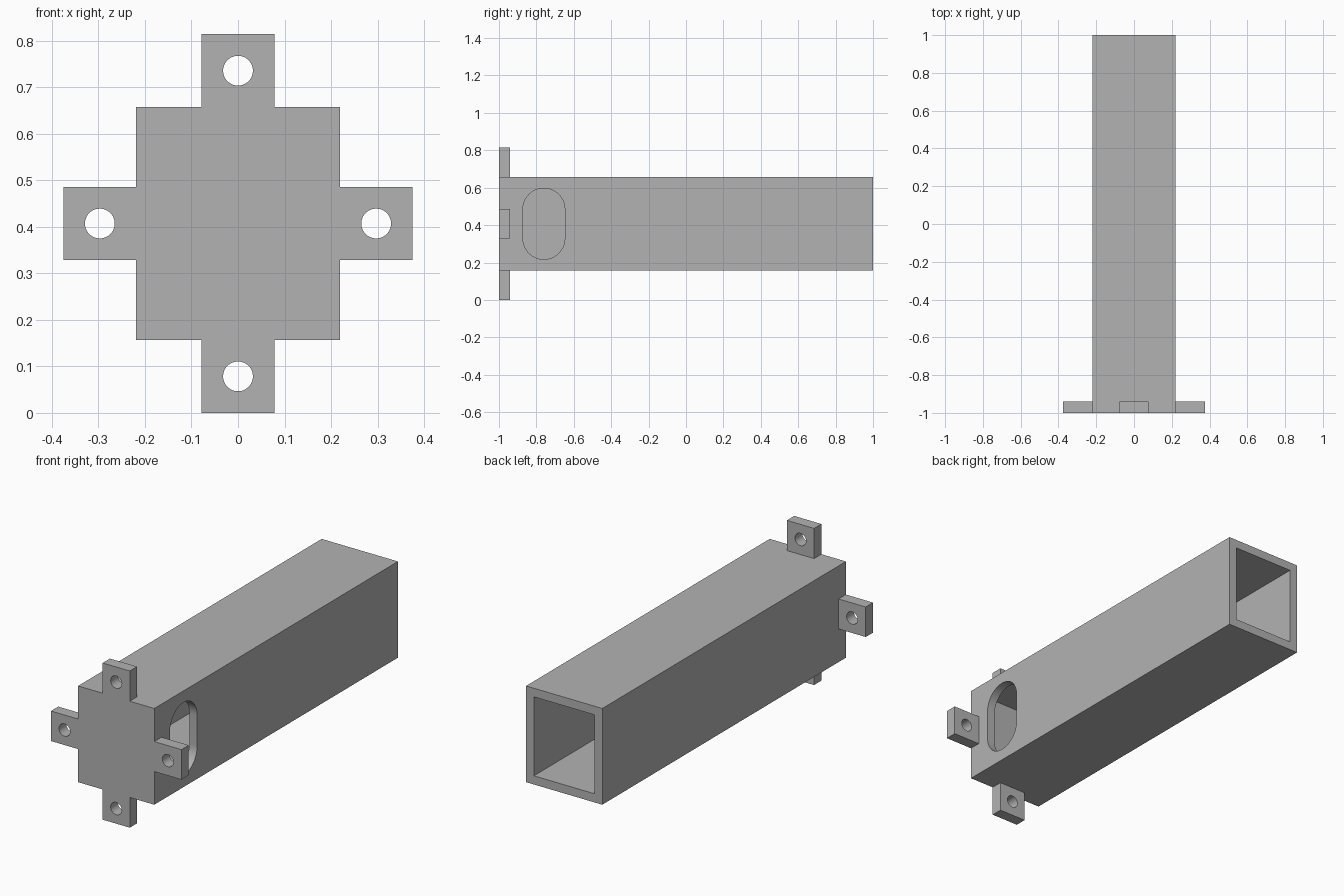
import bpy, bmesh, math
from mathutils import Vector

if "Cube" in bpy.data.objects:
    bpy.data.objects.remove(bpy.data.objects["Cube"], do_unlink=True)

grey = bpy.data.materials.new("plain grey")
grey.use_nodes = True
grey.diffuse_color = (0.45, 0.45, 0.45, 1)
grey.node_tree.nodes["Principled BSDF"].inputs["Base Color"].default_value = grey.diffuse_color

MID_Z = 0.407               # height of the tube axis
HALF_W, HALF_H = 0.219, 0.25
WALL, PLATE = 0.045, 0.06   # tube wall, front plate and tab thickness
TAB, REACH_X, REACH_Z = 0.156, 0.375, 0.407
HOLE = 0.032


def prism(name, outline, depth):
    """Extrude a closed outline of 3D points along the depth vector."""
    bm = bmesh.new()
    face = bm.faces.new([bm.verts.new(p) for p in outline])
    new = bmesh.ops.extrude_face_region(bm, geom=[face])["geom"]
    bmesh.ops.translate(bm, vec=depth, verts=[v for v in new if isinstance(v, bmesh.types.BMVert)])
    bmesh.ops.recalc_face_normals(bm, faces=bm.faces)
    mesh = bpy.data.meshes.new(name)
    bm.to_mesh(mesh)
    bm.free()
    mesh.materials.append(grey)
    obj = bpy.data.objects.new(name, mesh)
    bpy.context.collection.objects.link(obj)
    return obj


def box(name, x, z, half_w, half_h, y0, y1):
    corners = [(-1, -1), (1, -1), (1, 1), (-1, 1)]
    return prism(name, [(x + a * half_w, y0, z + b * half_h) for a, b in corners],
                 Vector((0, y1 - y0, 0)))


def cut(obj, cutter):
    mod = obj.modifiers.new("cut", "BOOLEAN")
    mod.operation, mod.solver, mod.object = "DIFFERENCE", "EXACT", cutter
    bpy.context.view_layer.objects.active = obj
    bpy.ops.object.modifier_apply(modifier=mod.name)
    bpy.data.objects.remove(cutter, do_unlink=True)


def smooth(obj):
    bpy.ops.object.select_all(action="DESELECT")
    obj.select_set(True)
    bpy.context.view_layer.objects.active = obj
    bpy.ops.object.shade_smooth_by_angle(angle=math.radians(30))


# Square tube, closed at the front and open at the back
tube = box("tube", 0, MID_Z, HALF_W, HALF_H, -1, 1)
cut(tube, box("cavity", 0, MID_Z, HALF_W - WALL, HALF_H - WALL, PLATE - 1, 1.1))

# Rounded slot through the left wall
SLOT_Y, SLOT_R, SLOT_HALF = -0.76, 0.112, 0.19
slot = []
for i in range(66):
    turn = math.pi * (i % 33) / 32 + (math.pi if i > 32 else 0)
    side = 1 if i < 33 else -1
    slot.append((0.1, SLOT_Y + SLOT_R * math.cos(turn),
                 MID_Z + side * (SLOT_HALF - SLOT_R) + SLOT_R * math.sin(turn)))
cut(tube, prism("slot", slot, Vector((0.2, 0, 0))))
smooth(tube)

# Four mounting tabs around the front, each with a round hole
for name, dx, dz in (("left_tab", 1, 0), ("right_tab", -1, 0), ("top_tab", 0, 1), ("bottom_tab", 0, -1)):
    inner, outer = (HALF_W, REACH_X) if dx else (HALF_H, REACH_Z)
    mid, half = (inner + outer) / 2, (outer - inner) / 2
    x, z = dx * mid, MID_Z + dz * mid
    tab = box(name, x, z, half if dx else TAB / 2, half if dz else TAB / 2, -1, PLATE - 1)
    ring = [math.tau * i / 48 for i in range(48)]
    cut(tab, prism("hole", [(x + HOLE * math.cos(a), -1.1, z + HOLE * math.sin(a)) for a in ring],
                   Vector((0, 0.3, 0))))
    smooth(tab)
